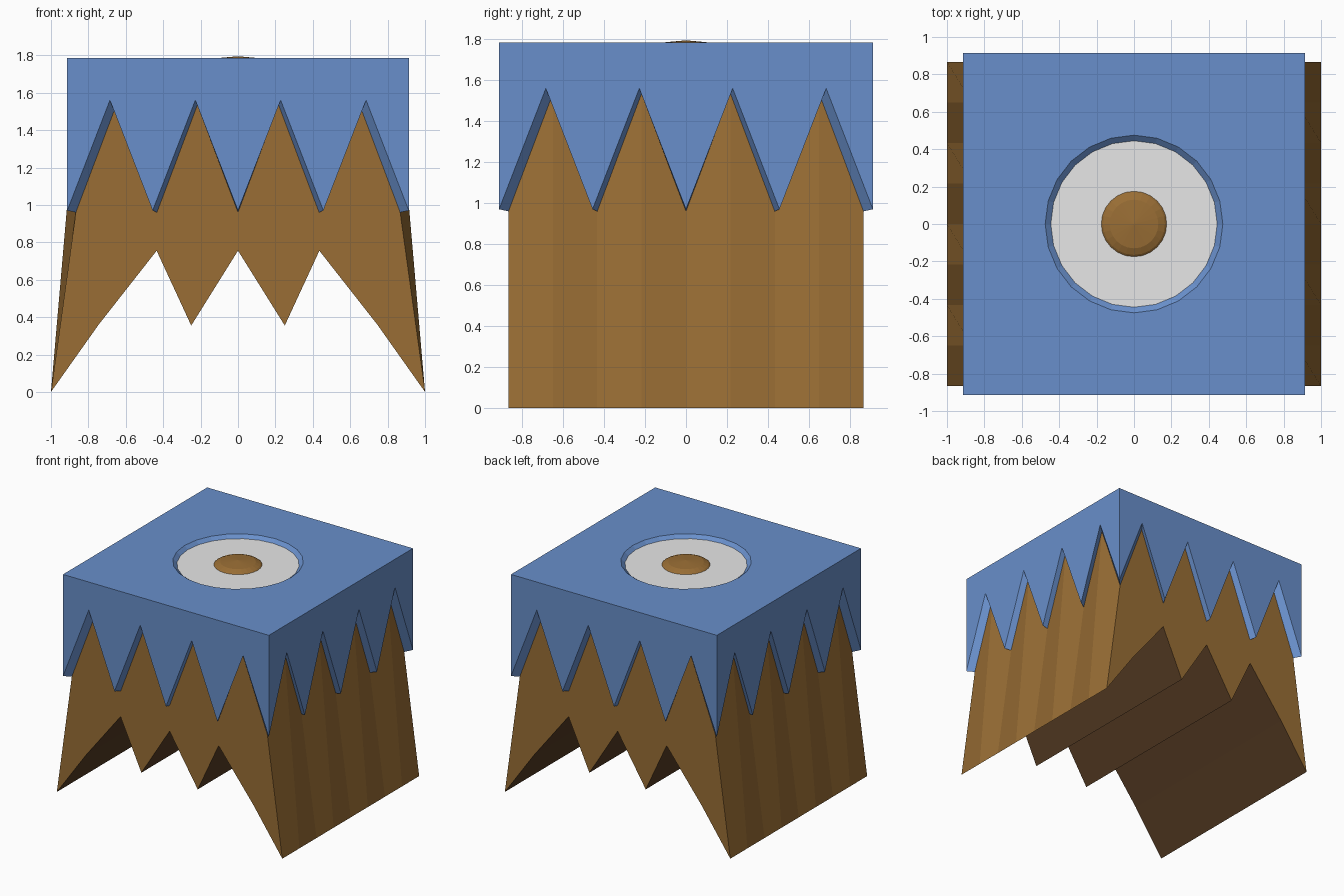
import bpy, bmesh, math

if "Cube" in bpy.data.objects:
    bpy.data.objects.remove(bpy.data.objects["Cube"])


def material(name, rgb):
    m = bpy.data.materials.new(name)
    m.diffuse_color = (*rgb, 1)
    m.use_nodes = True
    m.node_tree.nodes["Principled BSDF"].inputs["Base Color"].default_value = m.diffuse_color
    return m


BLUE = material("blue", (0.14, 0.275, 0.594))
BROWN = material("brown", (0.32, 0.155, 0.035))
DARK = material("dark brown", (0.098, 0.047, 0.018))
WHITE = material("off white", (0.8, 0.8, 0.8))

OUT, INN, TOP = 0.913, 0.867, 1.785   # cap half width, body half width, top height
SEG = 24


def finish(bm, name, mats, recalc=True):
    bmesh.ops.remove_doubles(bm, verts=bm.verts, dist=1e-5)
    if recalc:
        bmesh.ops.recalc_face_normals(bm, faces=bm.faces)
    me = bpy.data.meshes.new(name)
    bm.to_mesh(me)
    bm.free()
    for m in mats:
        me.materials.append(m)
    ob = bpy.data.objects.new(name, me)
    bpy.context.collection.objects.link(ob)
    return ob


def face(bm, pts):
    return bm.faces.new([bm.verts.new(p) for p in pts])


def teeth(half, low, high):
    """Zigzag edge of four teeth: (distance along the side, height)."""
    return [(-half + half * i / 4, high if i % 2 else low) for i in range(9)]


def circle(r, z):
    return [(r * math.cos(2 * math.pi * i / SEG), r * math.sin(2 * math.pi * i / SEG), z)
            for i in range(SEG)]


# Cap: four toothed sides with a slanted lip running in to the body
bm = bmesh.new()
outer, inner = teeth(OUT, 0.97, 1.56), teeth(INN, 0.96, 1.535)
for k in range(4):
    c, s = [(1, 0), (0, 1), (-1, 0), (0, -1)][k]

    def turn(x, y, z):
        return (x * c - y * s, x * s + y * c, z)

    o = [turn(u, -OUT, z) for u, z in outer]
    n = [turn(u, -INN, z) for u, z in inner]
    face(bm, o + [turn(OUT, -OUT, TOP), turn(-OUT, -OUT, TOP)])
    for i in range(8):
        face(bm, [o[i], n[i], n[i + 1], o[i + 1]])

# Cap top with a round shallow recess
rim, floor = circle(0.475, TOP), circle(0.445, 1.76)
corners = [(OUT, OUT, TOP), (-OUT, OUT, TOP), (-OUT, -OUT, TOP), (OUT, -OUT, TOP)]
q = SEG // 4
for k in range(4):
    for i in range(k * q, k * q + q):
        face(bm, [corners[k], rim[(i + 1) % SEG], rim[i]])
    face(bm, [corners[k], corners[(k + 1) % 4], rim[(k + 1) * q % SEG]])
for i in range(SEG):
    j = (i + 1) % SEG
    face(bm, [rim[i], rim[j], floor[j], floor[i]])
finish(bm, "toothed_cap", [BLUE])

# White disc at the bottom of the recess
bm = bmesh.new()
face(bm, floor)
finish(bm, "recess_disc", [WHITE], recalc=False)

# Low faceted brown dome in the middle of the disc
bm = bmesh.new()
rings = [circle(r, z) for r, z in [(0.185, 1.752), (0.165, 1.768), (0.13, 1.783)]]
for i in range(SEG):
    j = (i + 1) % SEG
    for a, b in zip(rings, rings[1:]):
        face(bm, [a[i], a[j], b[j], b[i]])
    face(bm, [rings[-1][i], rings[-1][j], (0, 0, 1.795)])
finish(bm, "centre_dome", [BROWN], recalc=False)

# Body: jagged bottom profile run from front to back, dark underneath
bm = bmesh.new()
half = [(0, 0.755), (0.25, 0.355), (0.435, 0.755), (0.745, 0.36), (1, 0)]
bottom = [(-x, z) for x, z in half[:0:-1]] + half
for y in (-INN, INN):
    pts = [(x, y, z) for x, z in bottom] + [(x, y, z) for x, z in reversed(inner)]
    face(bm, pts if y < 0 else pts[::-1])
for (x0, z0), (x1, z1) in zip(bottom, bottom[1:]):
    under = face(bm, [(x0, -INN, z0), (x0, INN, z0), (x1, INN, z1), (x1, -INN, z1)])
    under.material_index = 1

# Body sides: pleats from the straight lower edge up to the zigzag edge
for s in (1, -1):
    for (y0, z0), (y1, z1) in zip(inner, inner[1:]):
        quad = [(s, y0, 0), (s, y1, 0), (s * INN, y1, z1), (s * INN, y0, z0)]
        face(bm, quad if s > 0 else quad[::-1])
finish(bm, "pleated_body", [BROWN, DARK], recalc=False)
